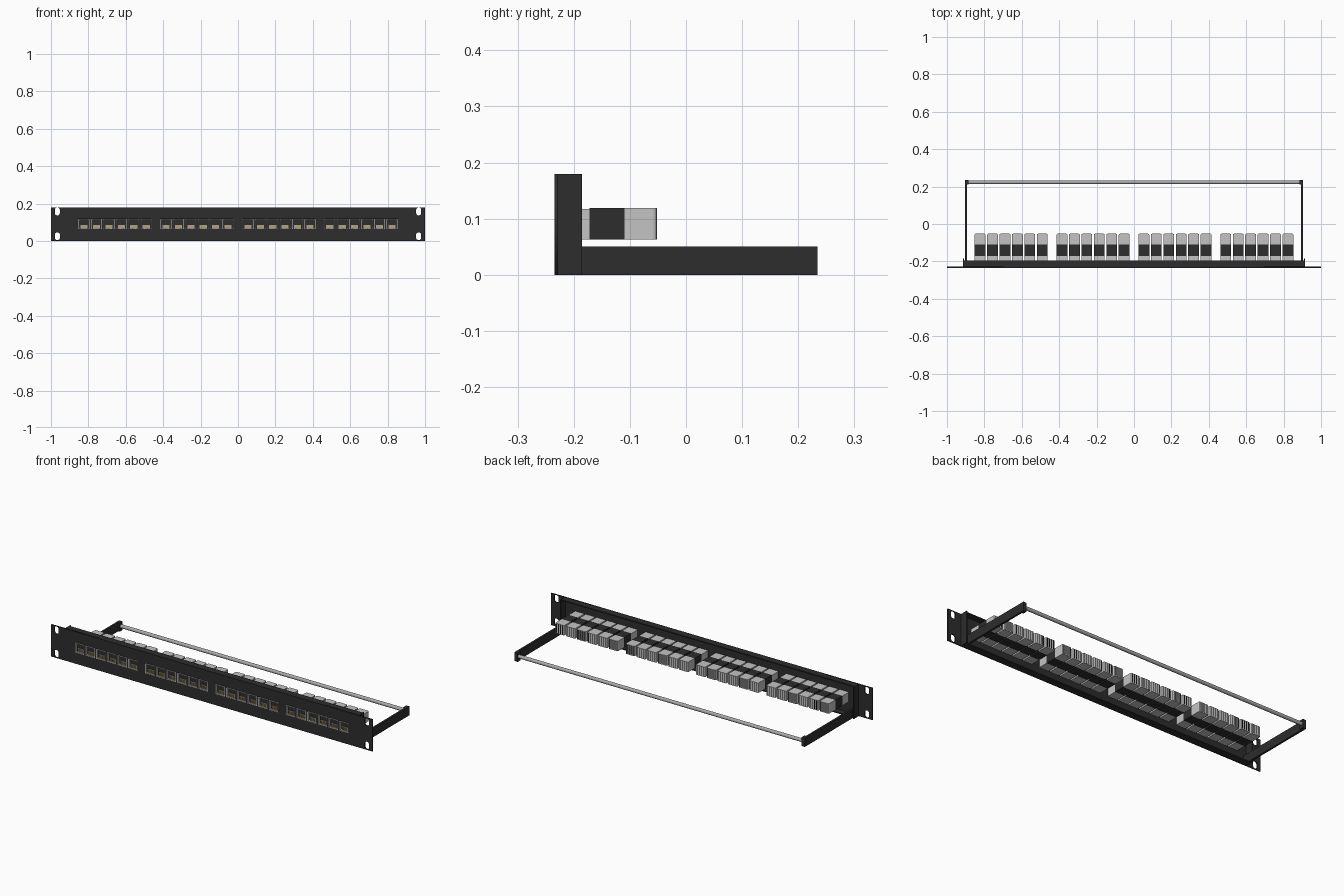
import bpy, bmesh, math
from mathutils import Matrix, Vector

old = bpy.data.objects.get("Cube")
if old:
    bpy.data.objects.remove(old, do_unlink=True)


def material(name, r, g, b):
    m = bpy.data.materials.new(name)
    m.use_nodes = True
    m.diffuse_color = (r, g, b, 1)
    m.node_tree.nodes["Principled BSDF"].inputs["Base Color"].default_value = (r, g, b, 1)
    return m


BLACK = material("black_metal", 0.026, 0.026, 0.026)
LIGHT = material("light_grey_plastic", 0.55, 0.55, 0.55)
STEEL = material("steel", 0.4, 0.4, 0.4)
GOLD = material("gold_contact", 0.5, 0.34, 0.1)
SLOT = material("slot_black", 0.008, 0.008, 0.008)
PALETTE = [BLACK, LIGHT, STEEL, GOLD, SLOT]


def add_box(bm, x, y, z, mat, bevel=0):
    """Box from (low, high) ranges, with optionally rounded upright edges."""
    size = Vector((x[1] - x[0], y[1] - y[0], z[1] - z[0]))
    mid = Vector((x[0] + x[1], y[0] + y[1], z[0] + z[1])) / 2
    part = bmesh.new()
    bmesh.ops.create_cube(part, size=1, matrix=Matrix.Translation(mid) @ Matrix.Diagonal((*size, 1)))
    if bevel:
        rear = [e for e in part.edges if all(v.co.y > mid.y for v in e.verts)
                and abs(e.verts[0].co.z - e.verts[1].co.z) > size.z / 2]
        bmesh.ops.bevel(part, geom=rear, offset=bevel, segments=2, affect='EDGES', profile=0.5)
    for f in part.faces:
        f.material_index = PALETTE.index(mat)
    tmp = bpy.data.meshes.new("tmp")
    part.to_mesh(tmp)
    part.free()
    bm.from_mesh(tmp)
    bpy.data.meshes.remove(tmp)


def finish(name, bm):
    me = bpy.data.meshes.new(name)
    for m in PALETTE:
        me.materials.append(m)
    bm.to_mesh(me)
    bm.free()
    return place(name, me)


def place(name, me, x=0):
    ob = bpy.data.objects.new(name, me)
    ob.location.x = x
    bpy.context.collection.objects.link(ob)
    return ob


# Layout shared by the plate openings and the jacks
FRONT, BACK, HEIGHT = -0.234, 0.234, 0.18
HALF = 0.029
LOW, HIGH = 0.063, 0.119
jack_x = [g * 0.438 - 0.657 + (i - 2.5) * 0.0665 for g in range(4) for i in range(6)]

# Front plate: flat outline with jack openings and mounting slots
curve = bpy.data.curves.new("plate_outline", 'CURVE')
curve.dimensions = '2D'
curve.fill_mode = 'BOTH'
curve.extrude = 0.003


def outline(points):
    s = curve.splines.new('POLY')
    s.points.add(len(points) - 1)
    for p, (u, v) in zip(s.points, points):
        p.co = (u, v, 0, 1)
    s.use_cyclic_u = True


def rectangle(x0, x1, z0, z1):
    outline([(x0, z0), (x1, z0), (x1, z1), (x0, z1)])


rectangle(-1, 1, 0, HEIGHT)
for x in jack_x:
    rectangle(x - HALF, x + HALF, LOW, HIGH)
for sx in (-0.966, 0.966):
    for z in (0.025, 0.157):
        pts = []
        for k in range(16):
            a = math.tau * (k + 0.5) / 16
            pts.append((sx + 0.014 * math.cos(a),
                        z + 0.014 * math.sin(a) + math.copysign(0.007, math.sin(a))))
        outline(pts)
tmp = bpy.data.objects.new("plate_outline", curve)
bpy.context.collection.objects.link(tmp)
deps = bpy.context.evaluated_depsgraph_get()
plate = bpy.data.meshes.new_from_object(tmp.evaluated_get(deps))
bpy.data.objects.remove(tmp, do_unlink=True)
bpy.data.curves.remove(curve)
plate.transform(Matrix.Translation((0, FRONT + 0.003, 0)) @ Matrix.Rotation(math.pi / 2, 4, 'X'))
plate.materials.clear()
plate.materials.append(BLACK)
place("front_plate", plate)

# Folded lips along the top, bottom and ends of the plate
bm = bmesh.new()
for z in ((0, 0.006), (HEIGHT - 0.006, HEIGHT)):
    add_box(bm, (-0.915, 0.915), (FRONT + 0.005, -0.194), z, BLACK)
for s in (-1, 1):
    add_box(bm, sorted((s * 0.909, s * 0.915)), (FRONT + 0.005, -0.185), (0, HEIGHT), BLACK)
finish("plate_lips", bm)

# Side arms with small inward hooks at the rear
for side, s in (("left", 1), ("right", -1)):
    bm = bmesh.new()
    add_box(bm, sorted((s * 0.893, s * 0.904)), (FRONT + 0.005, BACK), (0, 0.05), BLACK)
    add_box(bm, sorted((s * 0.884, s * 0.893)), (0.21, BACK), (0, 0.05), BLACK)
    finish(side + "_arm", bm)

# Rear cable bar
bm = bmesh.new()
bmesh.ops.create_cone(bm, cap_ends=True, segments=16, radius1=0.01, radius2=0.01, depth=1.78,
                      matrix=Matrix.Translation((0, 0.223, 0.027)) @ Matrix.Rotation(math.pi / 2, 4, 'Y'))
for f in bm.faces:
    f.material_index = PALETTE.index(STEEL)
    f.smooth = len(f.verts) == 4
finish("cable_bar", bm)

# One jack, repeated across the panel
bm = bmesh.new()
wall = 0.004
for x in ((-HALF, wall - HALF), (HALF - wall, HALF)):
    add_box(bm, x, (FRONT, -0.172), (LOW, HIGH - 0.002), LIGHT)
for z in ((LOW, LOW + wall), (HIGH - wall - 0.002, HIGH - 0.002)):
    add_box(bm, (wall - HALF, HALF - wall), (FRONT, -0.172), z, LIGHT)
add_box(bm, (wall - HALF, HALF - wall), (-0.221, -0.172), (LOW + wall, HIGH - wall - 0.002), BLACK)
add_box(bm, (-0.019, 0.019), (-0.225, -0.221), (LOW + wall, 0.086), STEEL)
for k in range(8):
    x = (k - 3.5) * 0.0046
    add_box(bm, (x - 0.0011, x + 0.0011), (-0.228, -0.225), (LOW + wall, 0.084), GOLD)
# dark body and light terminal block behind it
add_box(bm, (-HALF, HALF), (-0.172, -0.11), (LOW, HIGH), BLACK)
add_box(bm, (-HALF, HALF), (-0.11, -0.052), (LOW, HIGH), LIGHT, 0.006)
for k in range(4):
    x = (k - 1.5) * 0.0125
    add_box(bm, (x - 0.002, x + 0.002), (-0.053, -0.0515), (LOW + 0.004, HIGH - 0.002), SLOT)
first = finish("jack_01", bm)
first.location.x = jack_x[0]
for i, x in enumerate(jack_x[1:], 2):
    place(f"jack_{i:02d}", first.data, x)
